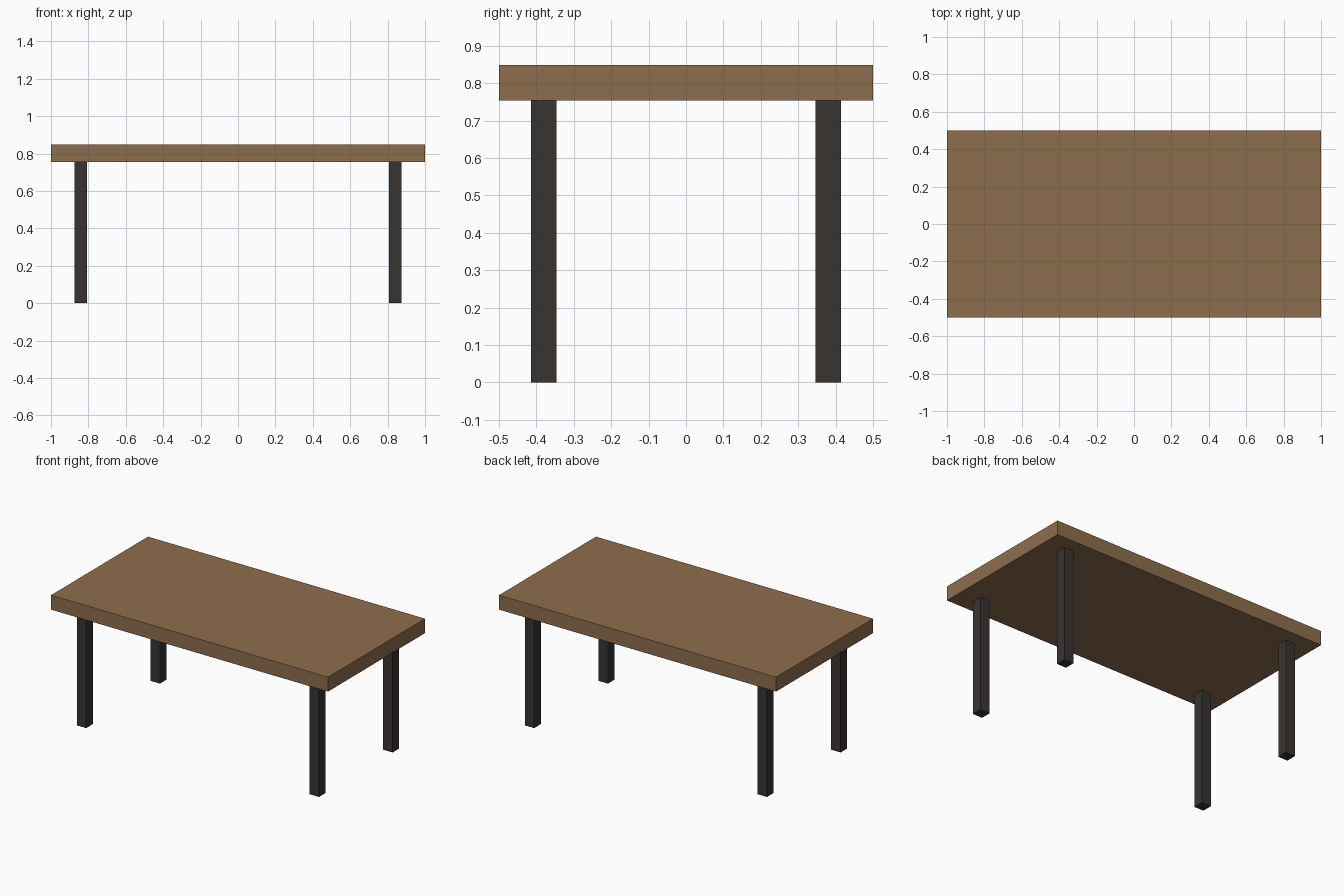
import bpy

if "Cube" in bpy.data.objects:
    bpy.data.objects.remove(bpy.data.objects["Cube"])

TOP_Z, UNDER_Z = 0.848, 0.754
LEG_W, LEG_X, LEG_Y = 0.068, 0.84, 0.38


def material(name, rgb):
    mat = bpy.data.materials.new(name)
    mat.diffuse_color = (*rgb, 1)
    mat.use_nodes = True
    mat.node_tree.nodes["Principled BSDF"].inputs["Base Color"].default_value = mat.diffuse_color
    return mat


def box(name, size, centre, mat):
    bpy.ops.mesh.primitive_cube_add(size=1, location=centre)
    obj = bpy.context.object
    obj.name = name
    obj.scale = size
    bpy.ops.object.transform_apply(location=False, rotation=False, scale=True)
    obj.data.materials.append(mat)
    return obj


wood = material("wood", (0.27, 0.155, 0.075))
dark = material("dark_metal", (0.04, 0.034, 0.031))

# Thick slab top
box("table_top", (2, 1, TOP_Z - UNDER_Z), (0, 0, (TOP_Z + UNDER_Z) / 2), wood)

# Four square legs, set in from the corners
for y_name, sy in (("front", -1), ("back", 1)):
    for x_name, sx in (("left", -1), ("right", 1)):
        box(f"{y_name}_{x_name}_leg", (LEG_W, LEG_W, UNDER_Z),
            (sx * LEG_X, sy * LEG_Y, UNDER_Z / 2), dark)
